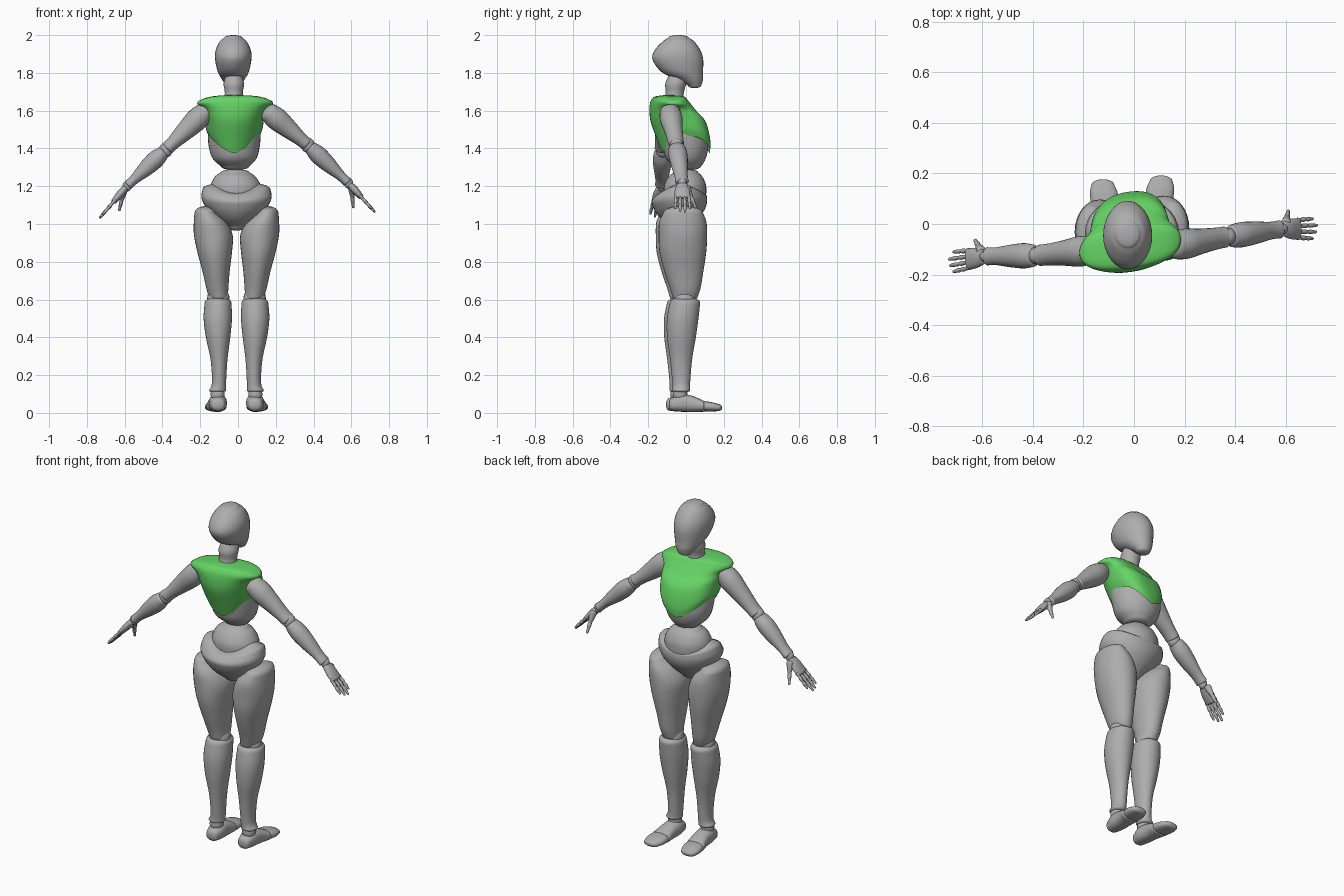
import bpy, bmesh, math
from mathutils import Vector

def material(name, rgb):
    m = bpy.data.materials.new(name)
    m.diffuse_color = (*rgb, 1)
    return m

GRAY = material("plain_gray", (0.42, 0.42, 0.42))
GREEN = material("shirt_green", (0.13, 0.66, 0.13))

def smooth_rows(rows, steps=5):
    """Catmull-Rom samples through the key sections."""
    out = []
    for i in range(len(rows) - 1):
        a, b, c, d = (rows[max(0, min(len(rows) - 1, i + k))] for k in (-1, 0, 1, 2))
        for s in range(steps):
            t = s / steps
            out.append([0.5 * (2*q + (r-p)*t + (2*p-5*q+4*r-w)*t*t + (3*q-p-3*r+w)*t**3)
                        for p, q, r, w in zip(a, b, c, d)])
    return out + [list(rows[-1])]

def loft(name, rows, caps=(0.02, 0.02), axis=(0, 0, 1), side=(0, 1, 0),
         mat=GRAY, seg=32, power=2.0, warp=None):
    """Skin over sections (x, y, z, radius_u, radius_v), ends domed by caps (0 = open)."""
    d = Vector(axis).normalized()
    u = Vector(side).cross(d).normalized()
    v = d.cross(u)
    rows = smooth_rows(rows)
    def dome(row, length):
        for k in (0.35, 0.62, 0.82, 0.94, 0.99):
            p = Vector(row[:3]) + d * length * k
            f = math.sqrt(1 - k * k)
            yield [*p, row[3] * f, row[4] * f]
    first, last = rows[0], rows[-1]
    if caps[0]:
        rows = list(dome(first, -caps[0]))[::-1] + rows
    if caps[1]:
        rows = rows + list(dome(last, caps[1]))
    bm = bmesh.new()
    rings = []
    for r in rows:
        ring = []
        for i in range(seg):
            a = math.tau * i / seg
            c, s = math.cos(a), math.sin(a)
            c = math.copysign(abs(c) ** (2 / power), c)
            s = math.copysign(abs(s) ** (2 / power), s)
            p = Vector(r[:3]) + u * c * r[3] + v * s * r[4]
            ring.append(bm.verts.new(warp(p, a) if warp else p))
        rings.append(ring)
    for a, b in zip(rings, rings[1:]):
        for i in range(seg):
            j = (i + 1) % seg
            bm.faces.new((a[i], a[j], b[j], b[i]))
    if caps[0]:
        bm.faces.new(rings[0][::-1])
    if caps[1]:
        bm.faces.new(rings[-1])
    bmesh.ops.recalc_face_normals(bm, faces=bm.faces)
    for f in bm.faces:
        f.smooth = True
    me = bpy.data.meshes.new(name)
    bm.to_mesh(me)
    bm.free()
    me.materials.append(mat)
    ob = bpy.data.objects.new(name, me)
    bpy.context.collection.objects.link(ob)
    return ob

def limb(name, a, b, radii, caps, seg=24):
    """Straight limb from a to b with (t, radius_u, radius_v) sections."""
    a, b = Vector(a), Vector(b)
    return loft(name, [(*a.lerp(b, t), ru, rv) for t, ru, rv in radii],
                caps, b - a, seg=seg)

def ball(name, p, r):
    x, y, z = p
    return loft(name, [(x, y, z - 0.005, r, r), (x, y, z + 0.005, r, r)], (r, r), seg=20)

# Head and neck
CX = -0.025
loft("head", [(CX, 0.045, 1.735, 0.04, 0.036), (CX, 0.02, 1.765, 0.06, 0.07),
              (CX, -0.02, 1.805, 0.082, 0.11), (CX, -0.043, 1.87, 0.096, 0.134),
              (CX, -0.045, 1.92, 0.093, 0.121), (CX, -0.04, 1.965, 0.072, 0.085),
              (CX, -0.04, 1.985, 0.05, 0.056)], (0.016, 0.015))
loft("neck", [(-0.022, -0.07, 1.63, 0.06, 0.06), (-0.022, -0.06, 1.69, 0.048, 0.048),
              (-0.022, -0.055, 1.74, 0.054, 0.055), (-0.022, -0.045, 1.78, 0.045, 0.05)])

# Rib cage, belly and pelvis
loft("rib_cage", [(-0.015, 0.01, 1.305, 0.075, 0.07), (-0.018, 0.0, 1.345, 0.115, 0.104),
                  (-0.02, -0.003, 1.41, 0.135, 0.12), (-0.02, -0.02, 1.5, 0.14, 0.12),
                  (-0.02, -0.06, 1.58, 0.13, 0.1)], (0.02, 0.04))
loft("belly", [(-0.01, -0.005, 1.13, 0.13, 0.11), (-0.012, -0.005, 1.2, 0.133, 0.112),
               (-0.015, -0.003, 1.25, 0.108, 0.09), (-0.015, 0, 1.272, 0.078, 0.066)],
     (0.03, 0.018))

def waist_dip(p, a):
    # hips rise at the sides, dip at front and back
    if p.z > 1.1:
        p.z -= 0.045 * math.sin(a) ** 2 * (p.z - 1.1) / 0.1
    return p

loft("pelvis", [(-0.008, -0.03, 0.985, 0.045, 0.045), (-0.008, -0.035, 1.03, 0.105, 0.1),
                (-0.008, -0.035, 1.085, 0.16, 0.138), (-0.008, -0.035, 1.14, 0.186, 0.147),
                (-0.008, -0.025, 1.19, 0.178, 0.135)], (0.02, 0.032), warp=waist_dip)

# Sleeveless shirt with a hem that hangs lower at front and back
def shirt_shape(p, a):
    hem = 1.375 + 0.09 * abs(math.cos(a)) ** 1.3
    k = (p.z - 1.37) / 0.31
    p.z = hem + k * (1.68 - hem)
    p.y += 0.13 * (p.x + 0.015)
    p.z -= 0.025 * max(0, k) * (abs(p.x + 0.015) / 0.2) ** 4
    return p

loft("shirt", [(-0.02, 0.0, 1.37, 0.135, 0.125), (-0.02, -0.01, 1.43, 0.15, 0.137),
               (-0.018, -0.04, 1.53, 0.158, 0.143), (-0.016, -0.068, 1.59, 0.168, 0.122),
               (-0.015, -0.085, 1.64, 0.198, 0.1), (-0.015, -0.088, 1.665, 0.2, 0.085)],
     (0, 0.018), mat=GREEN, seg=48, power=2.3, warp=shirt_shape)

# Arms: shoulder, elbow, wrist, fingertip and thumb tip on each side
ARMS = {
    "left": ((-0.175, -0.105, 1.595), (-0.383, -0.125, 1.391), (-0.588, -0.128, 1.2),
             (-0.73, -0.152, 1.035), (-0.628, -0.065, 1.075)),
    "right": ((0.165, -0.085, 1.59), (0.37, -0.05, 1.417), (0.585, -0.02, 1.216),
              (0.722, -0.018, 1.066), (0.61, 0.05, 1.09))}
for side, pts in ARMS.items():
    sh, el, wr, tip, th = map(Vector, pts)
    limb(side + "_upper_arm", sh, el,
         [(0, 0.052, 0.055), (0.2, 0.06, 0.06), (0.5, 0.05, 0.05), (0.8, 0.037, 0.043),
          (0.95, 0.035, 0.042)], (0.03, 0.012))
    ball(side + "_elbow", el, 0.035)
    limb(side + "_forearm", el, wr,
         [(0.07, 0.036, 0.044), (0.25, 0.047, 0.05), (0.5, 0.042, 0.045),
          (0.8, 0.027, 0.035), (0.96, 0.026, 0.036)], (0.012, 0.008))
    ball(side + "_wrist", wr, 0.023)
    # Flat palm
    limb(side + "_palm", wr, tip,
         [(0.07, 0.018, 0.03), (0.25, 0.02, 0.04), (0.48, 0.015, 0.042)], (0.008, 0.01), 20)
    # Fingers with swollen joints
    flex = [(0, .010, .010), (.2, .0075, .0075), (.38, .010, .010), (.55, .007, .007),
            (.7, .009, .009), (.88, .007, .007), (1, .006, .006)]
    for i, reach in enumerate((0.88, 1.0, 0.97, 0.88)):
        spread = Vector((0, 1, 0)) * (1.5 - i)
        limb(f"{side}_finger_{i + 1}", wr.lerp(tip, 0.46) + spread * 0.023,
             wr.lerp(tip, reach) + spread * 0.026, flex, (0.008, 0.006), 10)
    root = wr.lerp(tip, 0.12) + Vector((0, 0.025, -0.005))
    limb(side + "_thumb", root, th,
         [(0, .02, .02), (.35, .014, .014), (.5, .010, .010), (.65, .011, .011),
          (.82, .008, .008), (1, .007, .007)], (0.012, 0.007), 12)

# Legs: (z, inner, outer, back, front) measured from the middle of the body
THIGH = [(0.61, 0.045, 0.145, -0.07, 0.06), (0.66, 0.043, 0.16, -0.085, 0.077),
         (0.75, 0.036, 0.18, -0.115, 0.092), (0.85, 0.024, 0.207, -0.14, 0.107),
         (0.94, 0.02, 0.225, -0.145, 0.112), (1.01, 0.05, 0.226, -0.142, 0.108),
         (1.06, 0.1, 0.222, -0.12, 0.09)]
SHIN = [(0.12, 0.055, 0.145, -0.072, 0.022), (0.16, 0.055, 0.13, -0.072, 0.022),
        (0.28, 0.048, 0.137, -0.084, 0.032), (0.4, 0.033, 0.162, -0.1, 0.052),
        (0.5, 0.024, 0.174, -0.101, 0.066), (0.585, 0.027, 0.168, -0.085, 0.075)]
FOOT = [(-0.075, 0.045, 0.036, 0.033), (-0.03, 0.052, 0.047, 0.045),
        (0.03, 0.048, 0.048, 0.043), (0.09, 0.036, 0.055, 0.03)]
TOES = [(0.1, 0.035, 0.055, 0.027), (0.14, 0.032, 0.055, 0.024), (0.17, 0.028, 0.045, 0.019)]
for side, s, dy in (("left", -1, -0.015), ("right", 1, 0)):
    def rows(table):
        return [(-0.008 + s * (i + o) / 2, (b + f) / 2 + dy, z, (o - i) / 2, (f - b) / 2)
                for z, i, o, b, f in table]
    loft(side + "_thigh", rows(THIGH), (0.015, 0.035))
    ball(side + "_knee", (-0.008 + s * 0.096, -0.005 + dy, 0.6), 0.06)
    loft(side + "_shin", rows(SHIN), (0.015, 0.03))
    ball(side + "_ankle", (-0.008 + s * 0.1, -0.03 + dy, 0.098), 0.037)
    # Foot and separate toe piece run forward
    for part, table, caps in (("foot", FOOT, (0.016, 0.012)), ("toes", TOES, (0.012, 0.022))):
        loft(f"{side}_{part}", [(-0.008 + s * (0.098 + 0.1 * max(y, 0)), y + dy, z, w, h)
                                for y, z, w, h in table],
             caps, (0, 1, 0), (0, 0, 1), seg=24, power=2.4)
